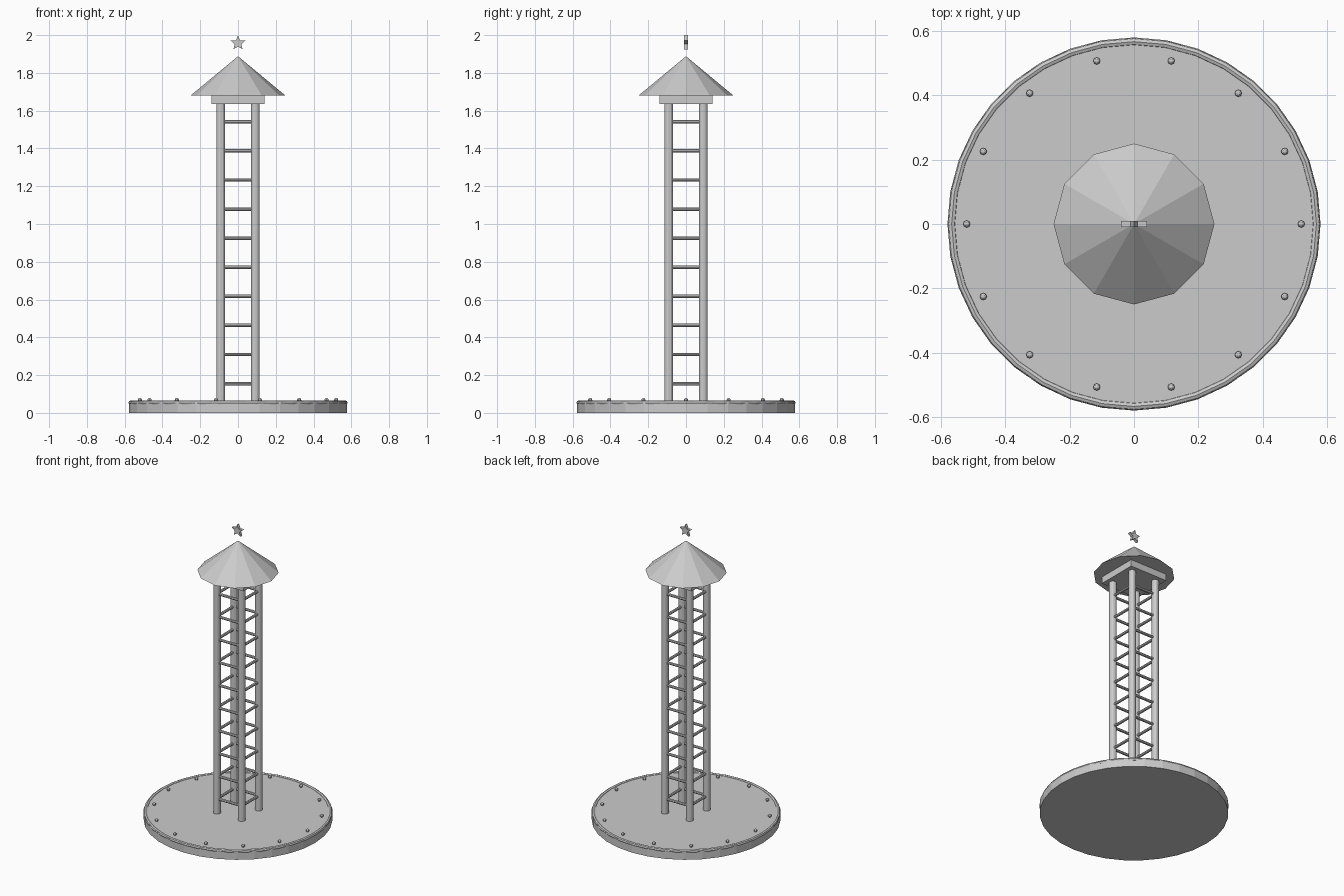
import bpy, bmesh
from math import sin, cos, pi, tau

old = bpy.data.objects.get("Cube")
if old:
    bpy.data.objects.remove(old, do_unlink=True)

grey = bpy.data.materials.new("plain grey")
grey.use_nodes = True
colour = (0.6, 0.6, 0.6, 1)
grey.diffuse_color = colour
grey.node_tree.nodes["Principled BSDF"].inputs["Base Color"].default_value = colour


def finish(name, smooth=False):
    ob = bpy.context.object
    ob.name = name
    ob.data.materials.append(grey)
    if smooth:
        bpy.ops.object.shade_smooth_by_angle(angle=0.9)
    return ob


def cylinder(name, radius, depth, loc, sides, rot=(0, 0, 0), smooth=False):
    bpy.ops.mesh.primitive_cylinder_add(vertices=sides, radius=radius, depth=depth,
                                        location=loc, rotation=rot)
    return finish(name, smooth)


# Round base with a rounded rim
cylinder("base_disc", 0.578, 0.06, (0, 0, 0.03), 32)
bpy.ops.mesh.primitive_torus_add(major_segments=36, minor_segments=8, major_radius=0.567,
                                 minor_radius=0.013, location=(0, 0, 0.053))
finish("base_rim")

# Ring of bulbs
BULBS = 14
for i in range(BULBS):
    a = tau * i / BULBS
    bpy.ops.mesh.primitive_uv_sphere_add(segments=8, ring_count=6, radius=0.011,
                                         location=(0.52 * cos(a), 0.52 * sin(a), 0.068))
    finish(f"bulb_{i + 1}")

# Four posts
POST = 0.092
for sx, side in ((1, "left"), (-1, "right")):
    for sy, end in ((-1, "front"), (1, "back")):
        cylinder(f"{end}_{side}_post", 0.023, 1.59, (sx * POST, sy * POST, 0.85), 12)

# Rungs on all four sides
for i in range(10):
    z = 0.155 + 0.154 * i
    for s in (-1, 1):
        cylinder("rung_across", 0.009, 2 * POST, (0, s * POST, z), 8, (0, pi / 2, 0))
        cylinder("rung_along", 0.009, 2 * POST, (s * POST, 0, z), 8, (pi / 2, 0, 0))

# Square cap and pointed roof
bpy.ops.mesh.primitive_cube_add(size=1, location=(0, 0, 1.661))
finish("cap_block").scale = (0.28, 0.28, 0.05)
bpy.ops.mesh.primitive_cone_add(vertices=12, radius1=0.25, radius2=0, depth=0.207,
                                location=(0, 0, 1.7845))
finish("roof")

# Star floating above the roof
mesh = bpy.data.meshes.new("star")
star = bpy.data.objects.new("star", mesh)
bpy.context.collection.objects.link(star)
bm = bmesh.new()
points = []
for i in range(10):
    r = 0.042 if i % 2 == 0 else 0.018
    a = pi / 2 + i * pi / 5
    points.append(bm.verts.new((r * cos(a), -0.01, 1.958 + r * sin(a))))
face = bm.faces.new(points)
extruded = bmesh.ops.extrude_face_region(bm, geom=[face])["geom"]
bmesh.ops.translate(bm, vec=(0, 0.02, 0),
                    verts=[v for v in extruded if isinstance(v, bmesh.types.BMVert)])
bmesh.ops.recalc_face_normals(bm, faces=bm.faces)
bm.to_mesh(mesh)
bm.free()
mesh.materials.append(grey)
